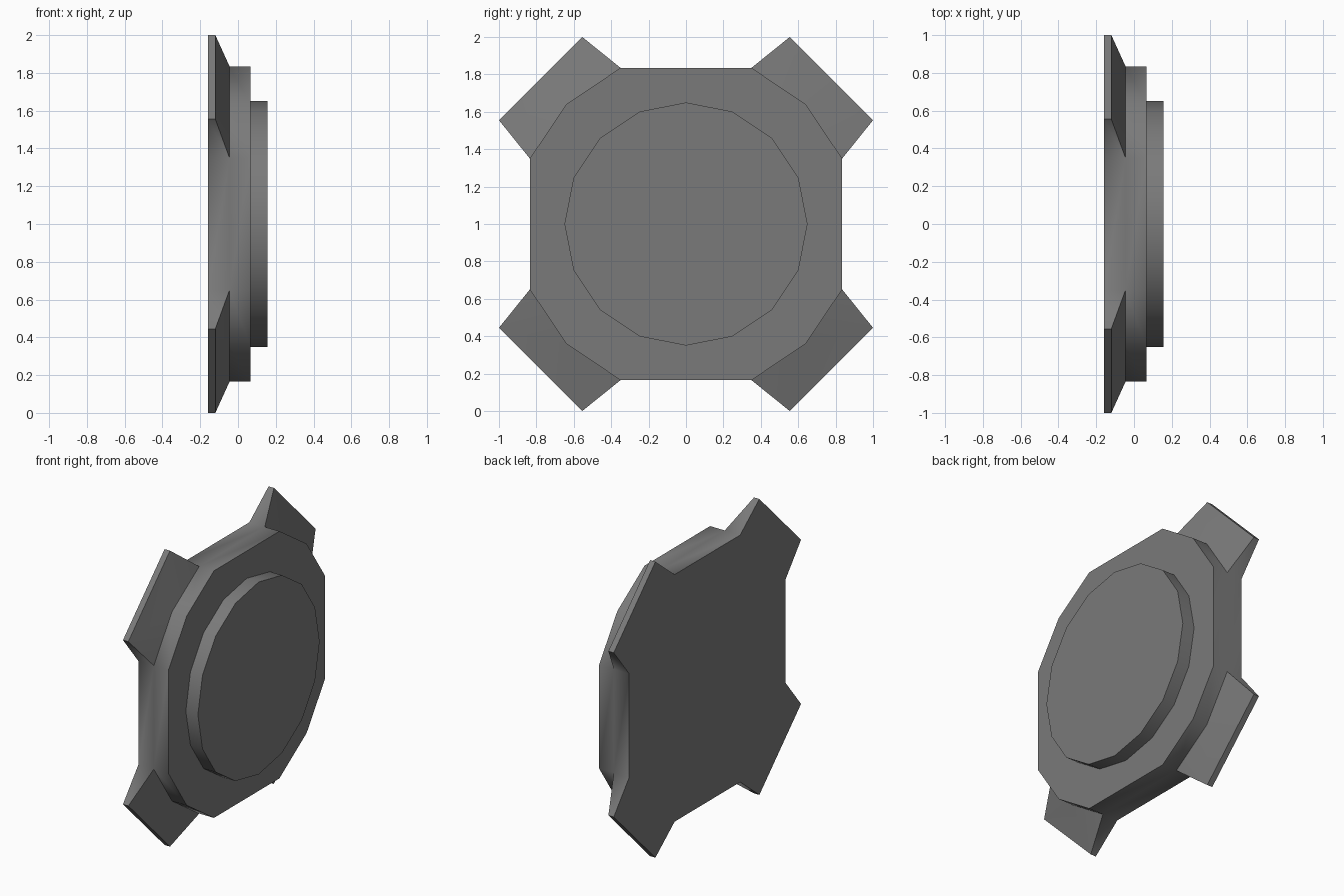
import bpy, bmesh
from math import sin, cos, pi, radians

if "Cube" in bpy.data.objects:
    bpy.data.objects.remove(bpy.data.objects["Cube"])

CZ = 1.0
X_BACK, X_LUG_TIP, X_LUG_ROOT, X_RIM, X_CAP = -0.16, -0.12, -0.045, 0.065, 0.155

dark = bpy.data.materials.new("dark_grey")
dark.diffuse_color = (0.195, 0.195, 0.195, 1)
dark.use_nodes = True
dark.node_tree.nodes["Principled BSDF"].inputs["Base Color"].default_value = dark.diffuse_color


def finish(bm, name):
    bmesh.ops.remove_doubles(bm, verts=bm.verts, dist=1e-5)
    bmesh.ops.recalc_face_normals(bm, faces=bm.faces)
    mesh = bpy.data.meshes.new(name)
    bm.to_mesh(mesh)
    bm.free()
    mesh.materials.append(dark)
    obj = bpy.data.objects.new(name, mesh)
    bpy.context.collection.objects.link(obj)
    # soft shading round the rims, sharp at the real corners
    bpy.ops.object.select_all(action='DESELECT')
    obj.select_set(True)
    bpy.context.view_layer.objects.active = obj
    bpy.ops.object.shade_smooth_by_angle(angle=radians(45))
    return obj


def turn(p, k):
    # quarter turns about the x axis
    y, z = p
    for _ in range(k):
        y, z = -z, y
    return y, z


# Twelve-sided plate with four sloped corner lugs
bm = bmesh.new()


def face(*pts):
    bm.faces.new([bm.verts.new((x, y, CZ + z)) for x, (y, z) in pts])


back, front = [], []
for k in range(4):
    a, m, b = [turn(p, k) for p in ((0.835, 0.35), (0.64, 0.64), (0.35, 0.835))]
    ta, tb = turn((1.0, 0.555), k), turn((0.555, 1.0), k)
    n = turn((0.835, 0.35), k + 1)
    back += [(X_BACK, p) for p in (a, ta, tb, b)]
    front += [(X_RIM, p) for p in (a, m, b)]
    # rim above the lug
    for p, q in ((a, m), (m, b)):
        face((X_LUG_ROOT, p), (X_LUG_ROOT, q), (X_RIM, q), (X_RIM, p))
    # lug slope
    face((X_LUG_ROOT, a), (X_LUG_TIP, ta), (X_LUG_ROOT, m))
    face((X_LUG_ROOT, m), (X_LUG_TIP, ta), (X_LUG_TIP, tb))
    face((X_LUG_ROOT, m), (X_LUG_TIP, tb), (X_LUG_ROOT, b))
    # lug ends and tip
    face((X_BACK, a), (X_BACK, ta), (X_LUG_TIP, ta), (X_LUG_ROOT, a))
    face((X_BACK, ta), (X_BACK, tb), (X_LUG_TIP, tb), (X_LUG_TIP, ta))
    face((X_BACK, tb), (X_BACK, b), (X_LUG_ROOT, b), (X_LUG_TIP, tb))
    # straight side between lugs
    face((X_BACK, b), (X_BACK, n), (X_LUG_ROOT, n),
         (X_RIM, n), (X_RIM, b), (X_LUG_ROOT, b))
face(*back)
face(*front)
finish(bm, "lugged_plate")

# Raised sixteen-sided disc
bm = bmesh.new()
rings = [[bm.verts.new((x, 0.65 * sin(i * pi / 8), CZ + 0.65 * cos(i * pi / 8)))
          for i in range(16)] for x in (X_RIM, X_CAP)]
for i in range(16):
    j = (i + 1) % 16
    bm.faces.new((rings[0][i], rings[0][j], rings[1][j], rings[1][i]))
for ring in rings:
    bm.faces.new(ring)
finish(bm, "raised_disc")
